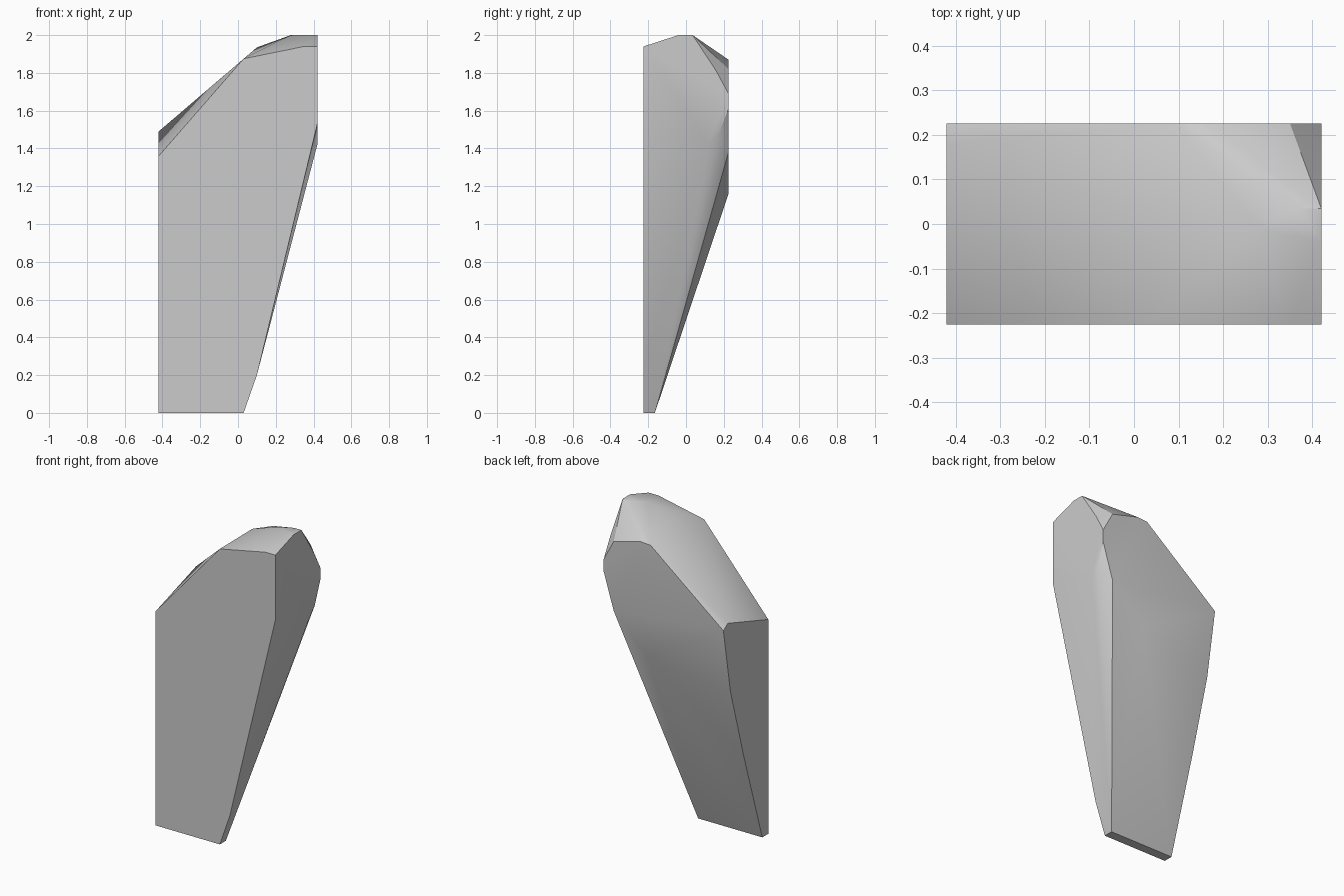
import bpy
import bmesh
import math

if "Cube" in bpy.data.objects:
    bpy.data.objects.remove(bpy.data.objects["Cube"], do_unlink=True)

HALF_WIDTH = 0.42
HALF_DEPTH = 0.225


def make_material(name, value):
    """One flat colour for viewport and render."""
    material = bpy.data.materials.new(name)
    material.use_nodes = True
    colour = (value, value, value, 1)
    material.diffuse_color = colour
    shader = material.node_tree.nodes["Principled BSDF"]
    shader.inputs["Base Color"].default_value = colour
    shader.inputs["Roughness"].default_value = 1
    return material


# Flat outline of the front, as x and z
front_outline = [(-HALF_WIDTH, 0), (0.03, 0), (0.1, 0.2), (HALF_WIDTH, 1.53),
                 (HALF_WIDTH, 1.94), (0.35, 1.94), (0.03, 1.875), (-HALF_WIDTH, 1.36)]

# Flat outline of the back, as x and z
back_outline = [(0.12, 1.16), (0.35, 1.38), (HALF_WIDTH, 1.61), (HALF_WIDTH, 1.69),
                (0.35, 1.82), (0.16, 1.87), (0.09, 1.865), (-HALF_WIDTH, 1.46)]

# Rear edges of the two cut sides, as y and z
high_side = [(0.12, 1.42), (0.17, 1.47), (0.16, 1.81), (0.035, 2), (-0.04, 2)]
low_side = [(-0.165, 0), (0.025, 0.6), (0.155, 1.05), (0.18, 1.49)]

# Crest and the rear corner of the foot
crest = [(0.37, 0.035, 2), (0.28, -0.01, 2), (0.1, 0, 1.935)]
foot_corner = [(0.03, -0.165, 0)]

points = [(x, -HALF_DEPTH, z) for x, z in front_outline]
points += [(x, HALF_DEPTH, z) for x, z in back_outline]
points += [(HALF_WIDTH, y, z) for y, z in high_side]
points += [(-HALF_WIDTH, y, z) for y, z in low_side]
points += crest + foot_corner

# Wrap the outlines into one solid stone
bm = bmesh.new()
for point in points:
    bm.verts.new(point)
hull = bmesh.ops.convex_hull(bm, input=bm.verts[:])
loose = set(hull["geom_interior"]) | set(hull["geom_unused"])
bmesh.ops.delete(bm, geom=[item for item in loose if isinstance(item, bmesh.types.BMVert)],
                 context="VERTS")

# Merge coplanar triangles into clean flat faces
bmesh.ops.dissolve_limit(bm, angle_limit=math.radians(1),
                         verts=bm.verts[:], edges=bm.edges[:])
bmesh.ops.recalc_face_normals(bm, faces=bm.faces[:])

mesh = bpy.data.meshes.new("stone_slab")
bm.to_mesh(mesh)
bm.free()
mesh.materials.append(make_material("plain_grey", 0.6))

stone = bpy.data.objects.new("stone_slab", mesh)
bpy.context.collection.objects.link(stone)

# Soft shading over the rounded back, crisp around the cuts
bpy.ops.object.select_all(action="DESELECT")
stone.select_set(True)
bpy.context.view_layer.objects.active = stone
bpy.ops.object.shade_smooth_by_angle(angle=math.radians(30))
